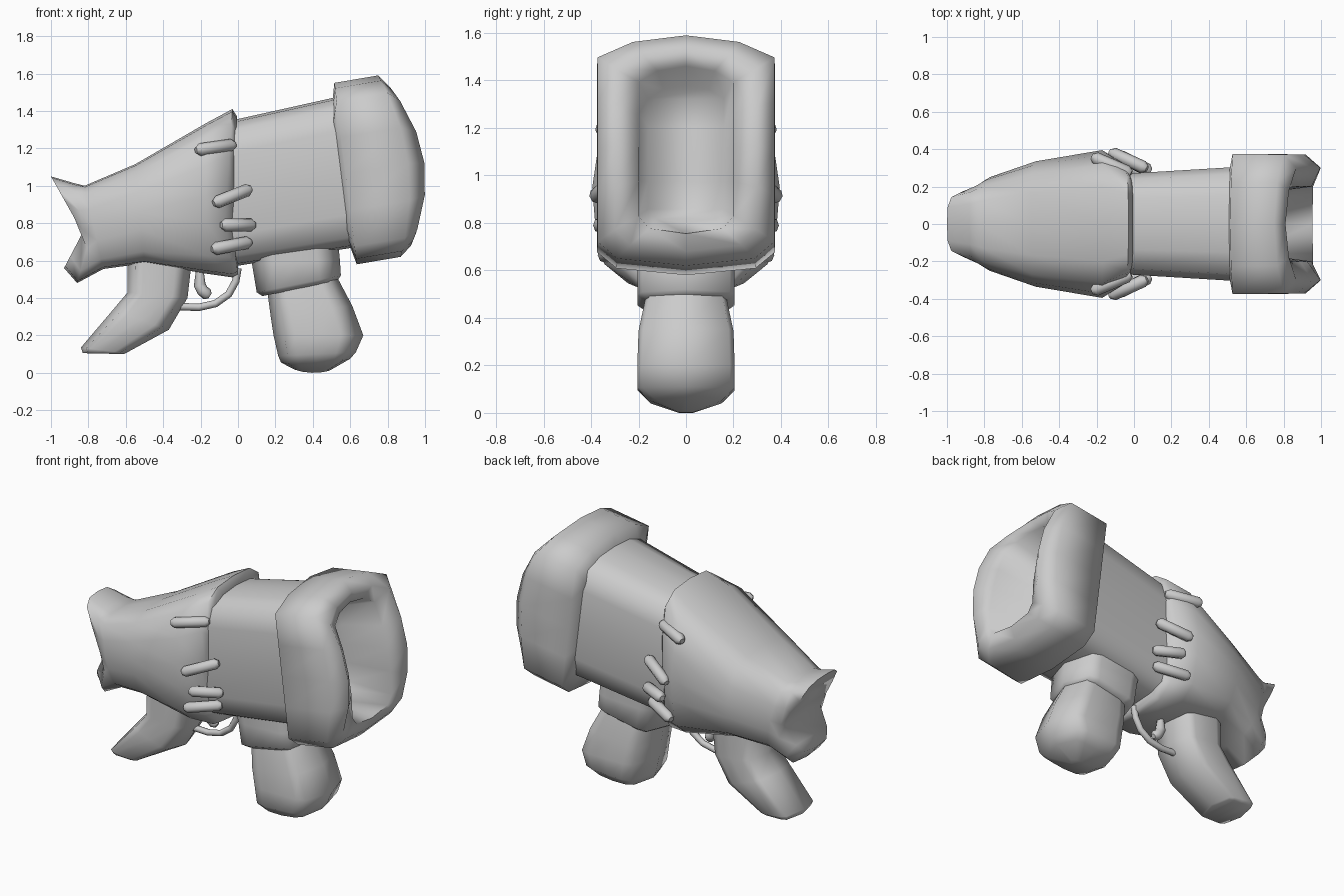
import bpy, bmesh
from mathutils import Vector

if "Cube" in bpy.data.objects:
    bpy.data.objects.remove(bpy.data.objects["Cube"])

# Half cross-sections (sideways 0..1, along chord 1..0); mirrored in y by loft()
BOXY = [(0, 1), (.6, .97), (1, .9), (1, .7), (1, .5), (1, .3), (1, .1), (.78, .03), (0, 0)]
BARREL = [(0, 1), (.5, .985), (.88, .93), (1, .78), (1, .5), (1, .22), (.9, .07), (.6, .015), (0, 0)]
ROUND = [(0, 1), (.5, .985), (.8, .91), (.94, .72), (1, .52), (.97, .34), (.87, .12), (.62, .02), (0, 0)]
GRIP = [(0, 1), (.9, .88), (1, .75), (1, .5), (1, .25), (.9, .12), (0, 0)]


def arch(v):
    return 4 * v * (1 - v)


def notch(v):
    return min(v / .35, (1 - v) / .65)


def loft(name, half, sections, caps=(True, True), angle=1.2, shape=arch):
    """Each section: chord start (x, z), chord end (x, z), half width, bulge."""
    bm = bmesh.new()
    prof = half + [(-u, v) for u, v in reversed(half[1:-1])]
    n, rings = len(prof), []
    for ax, az, bx, bz, w, bulge in sections:
        d = Vector((ax - bx, 0, az - bz))
        perp = Vector((d.z, 0, -d.x)).normalized()
        ring = []
        for u, v in prof:
            p = Vector((bx, 0, bz)) + d * v + perp * bulge * shape(v)
            p.y = u * w
            ring.append(bm.verts.new(p))
        rings.append(ring)
    for a, b in zip(rings, rings[1:]):
        for i in range(n):
            j = (i + 1) % n
            bm.faces.new((a[i], a[j], b[j], b[i]))
    # caps are strips running across, so they follow the bulge
    for ring, wanted in ((rings[0], caps[0]), (rings[-1], caps[1])):
        if wanted:
            for i in range(len(half) - 1):
                q = [ring[i], ring[i + 1], ring[n - i - 1], ring[(n - i) % n]]
                bm.faces.new(list(dict.fromkeys(q)))
    bmesh.ops.recalc_face_normals(bm, faces=bm.faces)
    me = bpy.data.meshes.new(name)
    bm.to_mesh(me)
    bm.free()
    ob = bpy.data.objects.new(name, me)
    bpy.context.collection.objects.link(ob)
    bpy.ops.object.select_all(action='DESELECT')
    ob.select_set(True)
    bpy.context.view_layer.objects.active = ob
    bpy.ops.object.shade_smooth_by_angle(angle=angle)
    return ob


def tube(name, pts, r, taper=False):
    cu = bpy.data.curves.new(name, 'CURVE')
    cu.dimensions = '3D'
    cu.bevel_depth, cu.bevel_resolution, cu.use_fill_caps = r, 2, True
    sp = cu.splines.new('POLY')
    sp.points.add(len(pts) - 1)
    for i, p in enumerate(pts):
        sp.points[i].co = (*p, 1)
        if taper and i in (0, len(pts) - 1):
            sp.points[i].radius = 0.5
    ob = bpy.data.objects.new(name, cu)
    bpy.context.collection.objects.link(ob)
    return ob


# Rear body with flared, notched butt
loft("rear_body", ROUND, [
    (-.02, 1.32, 0, .57, .24, 0),
    (-.005, 1.37, 0, .525, .29, -.04),
    (-.03, 1.41, -.03, .51, .325, -.04),
    (-.17, 1.335, -.17, .53, .395, 0),
    (-.55, 1.115, -.50, .585, .335, 0),
    (-.82, 1.0, -.72, .555, .25, 0),
    (-.88, 1.015, -.86, .48, .215, .06),
    (-1.0, 1.05, -.93, .56, .18, .125)], shape=notch)

# Barrel
loft("barrel", BARREL, [
    (-.12, 1.33, -.08, .56, .265, 0),
    (.53, 1.475, .62, .67, .305, 0)], caps=(True, False))

# Muzzle collar with rounded lip and hollow bore
loft("muzzle", BOXY, [
    (.50, 1.40, .59, .70, .28, 0),
    (.515, 1.55, .635, .58, .375, 0),
    (.75, 1.59, .87, .62, .372, .10),
    (.81, 1.53, .925, .68, .30, .13),
    (.80, 1.46, .955, .755, .20, .05),
    (.60, 1.38, .68, .80, .16, 0)], caps=(False, True), angle=1.6)

# Front handle: collar and bulb
loft("front_grip_collar", GRIP, [
    (.04, .70, .53, .75, .205, 0),
    (.075, .58, .545, .60, .205, 0),
    (.10, .43, .55, .52, .205, 0),
    (.13, .41, .53, .49, .17, 0)])
loft("front_grip_bulb", GRIP, [
    (.155, .45, .52, .53, .165, 0),
    (.175, .30, .61, .36, .20, 0),
    (.19, .20, .67, .20, .205, 0),
    (.215, .09, .63, .11, .205, 0),
    (.23, .055, .60, .075, .15, -.025),
    (.30, .018, .49, .012, .03, -.015)])

# Rear handle
loft("rear_grip", GRIP, [
    (-.59, .66, -.24, .66, .16, 0),
    (-.59, .43, -.27, .40, .16, 0),
    (-.67, .335, -.37, .23, .16, 0),
    (-.84, .135, -.60, .105, .15, 0),
    (-.83, .105, -.61, .10, .135, 0)])

# Trigger and guard
tube("trigger_guard", [(0, 0, .56), (-.012, 0, .49), (-.05, 0, .42), (-.12, 0, .37),
                       (-.21, 0, .35), (-.35, 0, .355)], .02)
tube("trigger", [(-.205, 0, .58), (-.205, 0, .47), (-.19, 0, .44), (-.165, 0, .42), (-.15, 0, .41)], .032, True)

# Stitches across the seam, on both sides: centre x, z, rise over length, length, centre y
for k, (x, z, rise, ln, y) in enumerate([(-.12, 1.205, .03, .21, .315), (-.03, .945, .08, .20, .34),
                                         (0, .79, 0, .18, .325), (-.035, .68, .04, .21, .305)]):
    for s in (-1, 1):
        pts = [(x + t * ln, s * (y - t * .09), z + t * rise) for t in (-.5, -.4, .4, .5)]
        tube(f"stitch_{k}_{'front' if s < 0 else 'back'}", pts, .034, True)
